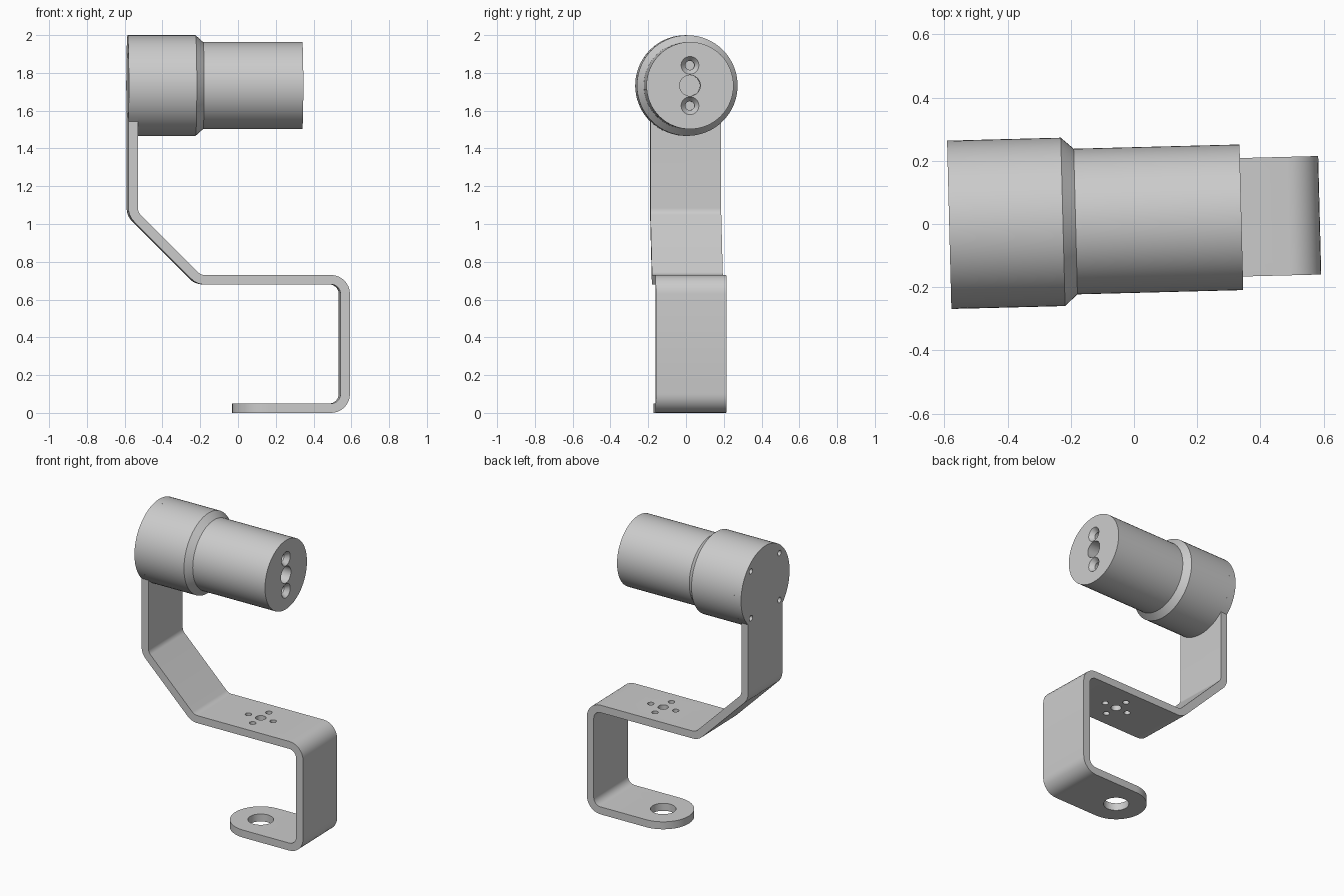
import bpy, bmesh, math
from mathutils import Vector, Matrix

cube = bpy.data.objects.get("Cube")
if cube:
    bpy.data.objects.remove(cube, do_unlink=True)

TURN = Matrix.Translation((0, 0.0125, 0)) @ Matrix.Rotation(0.0257, 4, 'Z')
T, HALF_W = 0.05, 0.1875        # sheet thickness, half width
AXIS_Z, HEAD_R = 1.733, 0.2665  # housing axis height and radius
BACK, HOLE_X = -0.585, 0.157

grey = bpy.data.materials.new("plain grey")
grey.use_nodes = True
COLOUR = (0.6, 0.6, 0.6, 1)
grey.diffuse_color = COLOUR
grey.node_tree.nodes["Principled BSDF"].inputs["Base Color"].default_value = COLOUR


def make_object(name, bm):
    bmesh.ops.recalc_face_normals(bm, faces=bm.faces)
    mesh = bpy.data.meshes.new(name)
    bm.to_mesh(mesh)
    bm.free()
    ob = bpy.data.objects.new(name, mesh)
    ob.data.materials.append(grey)
    bpy.context.collection.objects.link(ob)
    return ob


def activate(ob):
    bpy.ops.object.select_all(action='DESELECT')
    ob.select_set(True)
    bpy.context.view_layer.objects.active = ob


def prism(bm, points, shift):
    face = bm.faces.new([bm.verts.new(p) for p in points])
    new = bmesh.ops.extrude_face_region(bm, geom=[face])["geom"]
    bmesh.ops.translate(bm, vec=shift, verts=[v for v in new if isinstance(v, bmesh.types.BMVert)])


def arc(cu, cv, r, start, end, steps):
    angles = [start + (end - start) * i / steps for i in range(steps + 1)]
    return [(cu + r * math.cos(a), cv + r * math.sin(a)) for a in angles]


def lathe(bm, profile, centre, axis, segments=64):
    """Closed solid from (radius, distance) pairs along an axis."""
    rot = Vector((0, 0, 1)).rotation_difference(Vector(axis)).to_matrix()
    rings = [[bm.verts.new(Vector(centre) + rot @ Vector((x, y, d)))
              for x, y in arc(0, 0, r, 0, math.tau * (1 - 1 / segments), segments - 1)]
             for r, d in profile]
    for a, b in zip(rings, rings[1:]):
        for i in range(segments):
            j = (i + 1) % segments
            bm.faces.new((a[i], a[j], b[j], b[i]))
    bm.faces.new(rings[0])
    bm.faces.new(rings[-1])


def cut(ob, drills):
    """Drill holes given as (profile, centre, axis)."""
    bm = bmesh.new()
    for profile, centre, axis in drills:
        lathe(bm, profile, centre, axis, 32)
    cutter = make_object("hole_cutter", bm)
    cutter.hide_render = True
    activate(ob)
    mod = ob.modifiers.new("holes", 'BOOLEAN')
    mod.operation, mod.solver, mod.object = 'DIFFERENCE', 'EXACT', cutter
    bpy.ops.object.modifier_apply(modifier=mod.name)
    bpy.data.objects.remove(cutter, do_unlink=True)


def finish(ob):
    activate(ob)
    bpy.ops.object.shade_smooth_by_angle(angle=math.radians(25))
    ob.matrix_world = TURN


# Bent strip: filleted centre line, offset to both sides
corners = [Vector(p) for p in ((-0.56, 1.2), (-0.56, 1.053), (-0.212, 0.705),
                               (0.563, 0.705), (0.563, 0.025), (HOLE_X, 0.025))]
BEND = 0.075
side_a, side_b = [], []


def add_pair(p, direction):
    n = Vector((-direction.y, direction.x)) * T / 2
    side_a.append(p + n)
    side_b.append(p - n)


add_pair(corners[0], (corners[1] - corners[0]).normalized())
for prev, c, nxt in zip(corners, corners[1:], corners[2:]):
    d1, d2 = (c - prev).normalized(), (nxt - c).normalized()
    turn = math.atan2(d1.x * d2.y - d1.y * d2.x, d1.dot(d2))
    start = c - d1 * BEND * math.tan(abs(turn) / 2)
    side = math.copysign(1, turn)
    centre = start + Vector((-d1.y, d1.x)) * side * BEND
    for i in range(9):
        a = math.atan2(d1.y, d1.x) + turn * i / 8
        d = Vector((math.cos(a), math.sin(a)))
        add_pair(centre - Vector((-d.y, d.x)) * side * BEND, d)
add_pair(corners[-1], (corners[-1] - corners[-2]).normalized())

bm = bmesh.new()
prism(bm, [(p.x, -HALF_W, p.y) for p in side_a + side_b[::-1]], (0, 2 * HALF_W, 0))

# Round mounting plate on top of the strip
a = math.asin(HALF_W / HEAD_R)
ring = arc(0, AXIS_Z, HEAD_R, a - math.pi / 2, 1.5 * math.pi - a, 56)
prism(bm, [(BACK, y, z) for y, z in [(-HALF_W, 1.2), (HALF_W, 1.2)] + ring], (T, 0, 0))

# Rounded foot at the lower end
foot = arc(HOLE_X, 0, HALF_W, math.pi / 2, 1.5 * math.pi, 32)
prism(bm, [(x, y, 0) for x, y in foot], (0, 0, T))

# Weld the three pieces and drop the walls between them
bmesh.ops.remove_doubles(bm, verts=bm.verts, dist=0.0005)
inner = [f for f in bm.faces if all(len(e.link_faces) > 2 for e in f.edges)]
bmesh.ops.delete(bm, geom=inner, context='FACES')
bmesh.ops.dissolve_limit(bm, angle_limit=0.01, verts=bm.verts, edges=bm.edges)
bracket = make_object("bent_bracket", bm)


def drill(r, depth):
    return [(r, -depth), (r, depth)]


holes = [(drill(0.078, 0.1), (HOLE_X, 0, 0), (0, 0, 1)),
         (drill(0.032, 0.1), (HOLE_X, 0, 0.705), (0, 0, 1))]
for dx, dy in ((1, 0), (-1, 0), (0, 1), (0, -1)):
    holes.append((drill(0.02, 0.1), (HOLE_X + 0.09 * dx, 0.09 * dy, 0.705), (0, 0, 1)))
for sy in (-1, 1):
    for sz in (-1, 1):
        holes.append((drill(0.018, 0.1), (BACK, 0.157 * sy, AXIS_Z + 0.157 * sz), (1, 0, 0)))
cut(bracket, holes)
finish(bracket)

# Stepped housing with a chamfered shoulder
FRONT = 0.34
bm = bmesh.new()
lathe(bm, [(HEAD_R, BACK + T), (HEAD_R, -0.225), (0.2305, -0.185), (0.2305, FRONT)],
      (0, 0, AXIS_Z), (1, 0, 0))
housing = make_object("stepped_housing", bm)
sink = [(0.024, -0.1), (0.024, -0.03), (0.047, 0), (0.047, 0.02)]
cut(housing, [(drill(0.055, 0.1), (FRONT, 0, AXIS_Z), (1, 0, 0))] +
    [(sink, (FRONT, 0, AXIS_Z + 0.107 * s), (1, 0, 0)) for s in (-1, 1)])
finish(housing)
